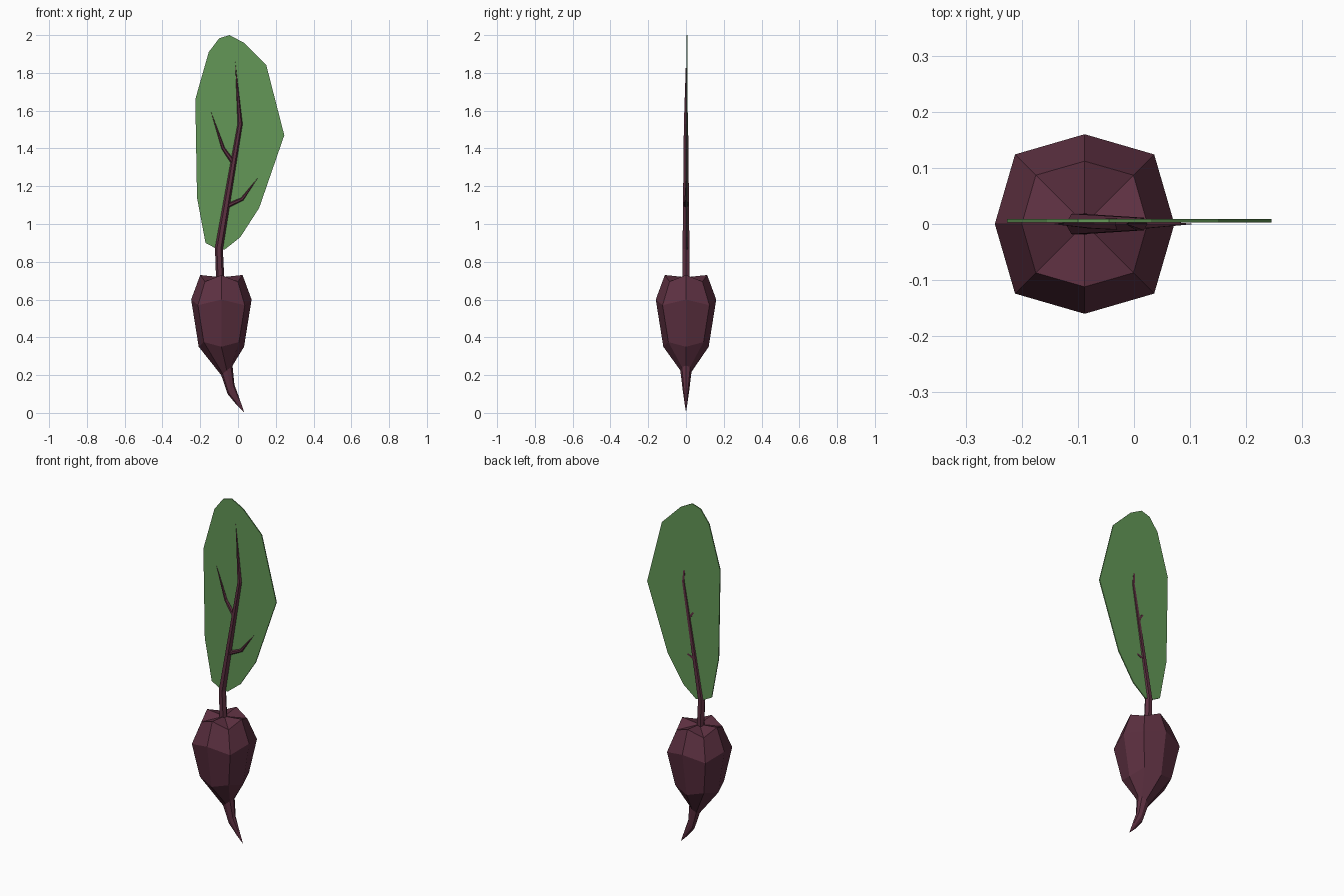
import bpy, bmesh, math
from mathutils import Vector

if "Cube" in bpy.data.objects:
    bpy.data.objects.remove(bpy.data.objects["Cube"])


def material(name, color):
    m = bpy.data.materials.new(name)
    m.diffuse_color = (*color, 1)
    m.use_nodes = True
    m.node_tree.nodes["Principled BSDF"].inputs["Base Color"].default_value = m.diffuse_color
    return m


beet = material("beet_purple", (0.11, 0.03, 0.053))
green = material("leaf_green", (0.125, 0.31, 0.095))


def finish(bm, name, mat):
    bmesh.ops.recalc_face_normals(bm, faces=bm.faces)
    me = bpy.data.meshes.new(name)
    bm.to_mesh(me)
    bm.free()
    me.materials.append(mat)
    ob = bpy.data.objects.new(name, me)
    bpy.context.collection.objects.link(ob)
    return ob


def loft(bm, rings, start, end):
    """Bridge rings of points and close both ends with a fan to a point."""
    vs = [[bm.verts.new(p) for p in r] for r in rings]
    n = len(vs[0])
    a, b = bm.verts.new(start), bm.verts.new(end)
    for i in range(n):
        j = (i + 1) % n
        bm.faces.new((a, vs[0][j], vs[0][i]))
        bm.faces.new((b, vs[-1][i], vs[-1][j]))
        for lo, hi in zip(vs, vs[1:]):
            bm.faces.new((lo[i], lo[j], hi[j], hi[i]))


def octagon(cx, r, z, corner, dz, tilt=0.0):
    """Eight points; diagonal ones sit at +-corner and are shifted by dz."""
    pts = []
    for sx, sy in ((1, 0), (1, 1), (0, 1), (-1, 1), (-1, 0), (-1, -1), (0, -1), (1, -1)):
        diag = sx and sy
        k = corner if diag else r
        pts.append((cx + sx * k, sy * k, z + (dz if diag else 0) + tilt * sx * k / r))
    return pts


# Bulb with bent root
C = -0.088
bm = bmesh.new()
loft(bm, [
    octagon(C, 0.112, 0.73, 0.087, -0.035),
    octagon(C, 0.16, 0.60, 0.124, -0.03),
    octagon(C, 0.12, 0.35, 0.093, 0.025),
    octagon(-0.059, 0.03, 0.225, 0.022, 0.0, 0.025),
    octagon(-0.037, 0.018, 0.125, 0.013, 0.0, 0.025),
    octagon(-0.001, 0.009, 0.06, 0.006, 0.0, 0.015),
], (C, 0, 0.718), (0.033, 0, 0.003))
finish(bm, "beet_bulb", beet)


# Stem and side veins: tapered six-sided tubes in the leaf plane
def tube(name, path, radii):
    pts = [Vector((x, 0, z)) for x, z in path]
    rings = []
    for i, r in enumerate(radii):
        t = (pts[i + 1] - pts[max(i - 1, 0)]).normalized()
        side = Vector((t.z, 0, -t.x))
        rings.append([pts[i] + r * (math.cos(a) * side + math.sin(a) * Vector((0, 1, 0)))
                      for a in (k * math.pi / 3 for k in range(6))])
    bm = bmesh.new()
    loft(bm, rings, pts[0], pts[-1])
    finish(bm, name, beet)


tube("stem", [(-0.094, 0.70), (-0.101, 0.87), (0.011, 1.53), (-0.015, 1.865)],
     [0.022, 0.021, 0.013])
tube("right_vein", [(-0.06, 1.095), (0.022, 1.132), (0.107, 1.247)], [0.012, 0.009])
tube("left_vein", [(-0.025, 1.325), (-0.078, 1.40), (-0.145, 1.6)], [0.012, 0.009])

# Leaf blade
outline = [(-0.045, 2.0), (0.03, 1.96), (0.15, 1.84), (0.245, 1.47), (0.112, 1.085),
           (0.012, 0.93), (-0.07, 0.865), (-0.12, 0.872), (-0.172, 0.9), (-0.217, 1.14),
           (-0.226, 1.66), (-0.155, 1.91), (-0.1, 1.983)]
bm = bmesh.new()
face = bm.faces.new([bm.verts.new((x, 0.003, z)) for x, z in outline])
ext = bmesh.ops.extrude_face_region(bm, geom=[face], use_keep_orig=True)
bmesh.ops.translate(bm, vec=(0, 0.006, 0),
                    verts=[v for v in ext["geom"] if isinstance(v, bmesh.types.BMVert)])
finish(bm, "leaf", green)
